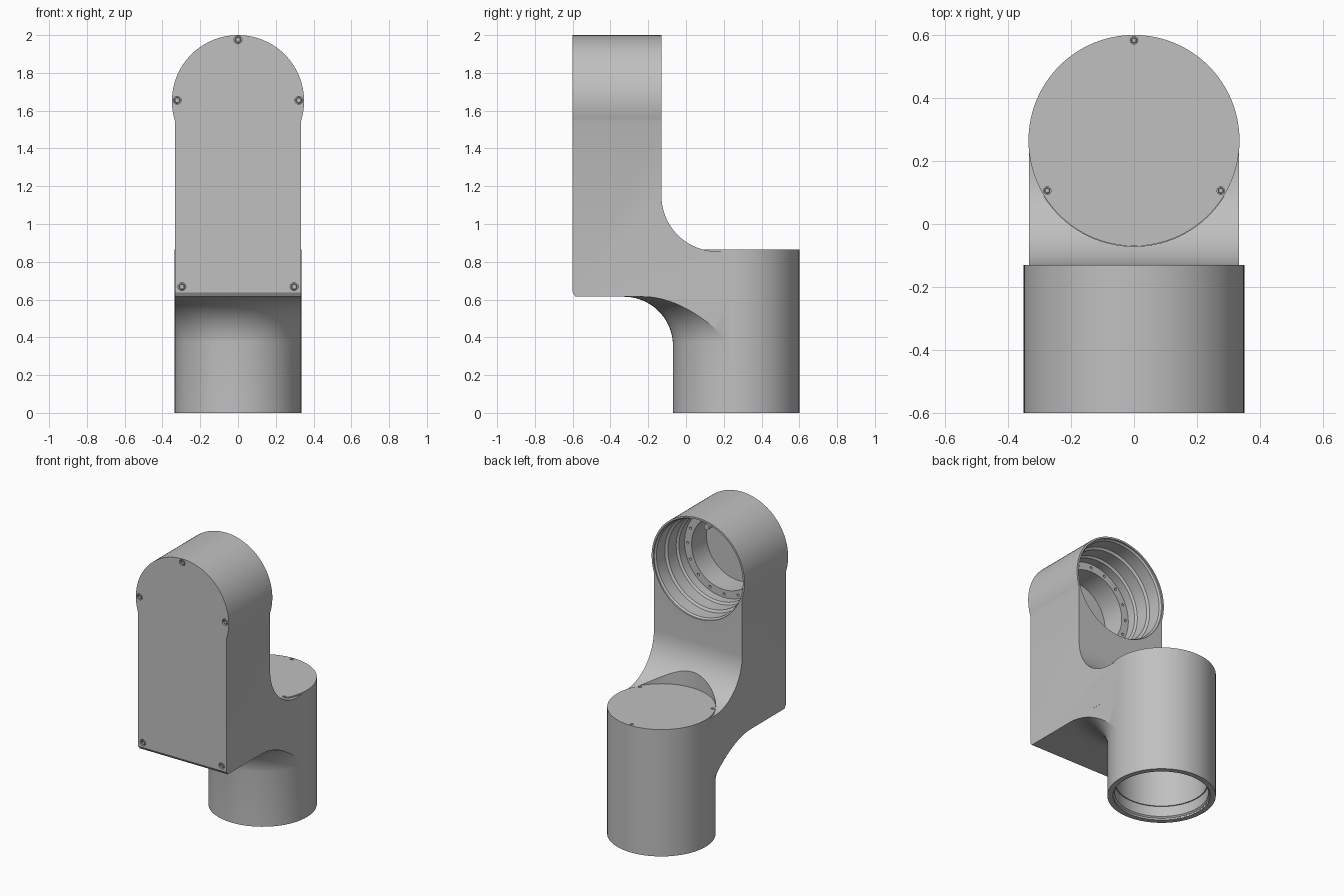
import bpy, bmesh, math
from mathutils import Matrix, Vector

if "Cube" in bpy.data.objects:
    bpy.data.objects.remove(bpy.data.objects["Cube"])

grey = bpy.data.materials.new("cast_grey")
grey.use_nodes = True
colour = (0.53, 0.53, 0.53, 1)
grey.diffuse_color = colour
grey.node_tree.nodes["Principled BSDF"].inputs["Base Color"].default_value = colour

# Axis frames: local z points up, or out of the front
UP = Matrix.Identity(4)
FRONT = Matrix.Rotation(math.pi / 2, 4, 'X')


def finish(name, bm):
    bmesh.ops.recalc_face_normals(bm, faces=bm.faces)
    mesh = bpy.data.meshes.new(name)
    bm.to_mesh(mesh)
    bm.free()
    mesh.materials.append(grey)
    obj = bpy.data.objects.new(name, mesh)
    bpy.context.collection.objects.link(obj)
    return obj


def lathe(name, profile, place=(0, 0, 0), frame=UP, steps=96):
    """Spin (radius, height) points that start and end on the axis."""
    bm = bmesh.new()
    verts = [bm.verts.new((r, 0, h)) for r, h in profile]
    edges = [bm.edges.new(pair) for pair in zip(verts, verts[1:])]
    bmesh.ops.spin(bm, geom=verts + edges, cent=(0, 0, 0), axis=(0, 0, 1),
                   angle=math.tau, steps=steps)
    bmesh.ops.remove_doubles(bm, verts=bm.verts, dist=1e-5)
    bm.transform(Matrix.Translation(place) @ frame)
    return finish(name, bm)


def drum(name, radius, low, high, place=(0, 0, 0), frame=UP, steps=96):
    return lathe(name, [(0, low), (radius, low), (radius, high), (0, high)],
                 place, frame, steps)


def extrude_side(name, outline, half_width):
    """Extrude a (y, z) outline across x."""
    bm = bmesh.new()
    face = bm.faces.new([bm.verts.new((-half_width, y, z)) for y, z in outline])
    moved = bmesh.ops.extrude_face_region(bm, geom=[face])["geom"]
    bmesh.ops.translate(bm, vec=(2 * half_width, 0, 0),
                        verts=[v for v in moved if isinstance(v, bmesh.types.BMVert)])
    return finish(name, bm)


def combine(target, tool, operation):
    mod = target.modifiers.new(operation.lower(), 'BOOLEAN')
    mod.operation, mod.solver, mod.object = operation, 'EXACT', tool
    bpy.context.view_layer.objects.active = target
    bpy.ops.object.modifier_apply(modifier=mod.name)
    bpy.data.objects.remove(tool)


def smooth(obj):
    bpy.ops.object.select_all(action='DESELECT')
    obj.select_set(True)
    bpy.context.view_layer.objects.active = obj
    bpy.ops.object.shade_smooth_by_angle(angle=math.radians(25))


def arc(cx, cy, radius, start, end, count=20):
    angles = [math.radians(start + (end - start) * i / count) for i in range(count + 1)]
    return [(cx + radius * math.cos(a), cy + radius * math.sin(a)) for a in angles]


lower_axis = Vector((0, 0.265, 0))
upper_axis = Vector((0, 0, 1.65))

# Upright arm with the concave sweep at its back
outline = [(-0.6, 0.637), (-0.585, 0.615), (0.265, 0.615), (0.265, 0.855)]
outline += arc(0.165, 1.15, 0.295, 270, 180) + [(-0.13, 1.65), (-0.6, 1.65)]
body = extrude_side("link_body", outline, 0.333)
combine(body, drum("cap_clearance", 0.336, 0.86, 1.4, lower_axis), 'DIFFERENCE')

# Round fillet under the arm, trimmed to the arm width
flare = lathe("flare", [(0, 0.3), (0.33, 0.3)] + arc(0.594, 0.355, 0.26, 180, 90)
              + [(0.594, 0.64), (0, 0.64)], lower_axis)
trim = extrude_side("trim", [(-0.5, 0.2), (0.265, 0.2), (0.265, 0.7), (-0.5, 0.7)], 0.3328)
combine(flare, trim, 'INTERSECT')
combine(body, flare, 'UNION')

# Two joint housings
combine(body, drum("lower_housing", 0.335, 0, 0.865, lower_axis), 'UNION')
combine(body, drum("upper_housing", 0.35, 0.13, 0.6, upper_axis, FRONT), 'UNION')

# Stepped bores, open below and at the back
combine(body, lathe("lower_bore", [(0, -0.05), (0.3, -0.05), (0.3, 0.012), (0.29, 0.02),
                                   (0.29, 0.09), (0.283, 0.09), (0.283, 0.5), (0, 0.5)],
                    lower_axis), 'DIFFERENCE')
combine(body, lathe("upper_bore", [(0, 0.08), (0.338, 0.08), (0.338, 0.14), (0.328, 0.15),
                                   (0.328, 0.24), (0.312, 0.25), (0.312, 0.34), (0.298, 0.35),
                                   (0.298, 0.41), (0.245, 0.41), (0.245, 0.57), (0, 0.57)],
                    upper_axis, FRONT), 'DIFFERENCE')

# Ring of bolt holes on the inner flange
for i in range(16):
    a = math.tau * i / 16
    spot = upper_axis + Vector((0.275 * math.cos(a), 0, 0.275 * math.sin(a)))
    combine(body, drum("bolt_hole", 0.009, 0.39, 0.43, spot, FRONT, 12), 'DIFFERENCE')


# Recessed socket screws
def add_screw(name, spot, frame, size):
    combine(body, drum("screw_hole", size, -1.5 * size, size, spot, frame, 24), 'DIFFERENCE')
    head = [(0, -1.6), (0.8, -1.6), (0.8, -0.3), (0.7, -0.2),
            (0.45, -0.2), (0.45, -0.9), (0, -0.9)]
    smooth(lathe(name, [(r * size, h * size) for r, h in head], spot, frame, 24))


for i, (x, z) in enumerate([(0, 1.975), (-0.322, 1.655), (0.322, 1.655),
                            (-0.297, 0.668), (0.297, 0.668)]):
    add_screw(f"front_screw_{i + 1}", (x, -0.6, z), FRONT, 0.021)
for i in range(3):
    a = math.radians(90 + 120 * i)
    spot = lower_axis + Vector((0.318 * math.cos(a), 0.318 * math.sin(a), 0.865))
    add_screw(f"top_screw_{i + 1}", spot, UP, 0.012)

# Small boss inside the upper housing
drum("inner_boss", 0.02, 0.42, 0.575, (0.14, 0, 1.79), FRONT, 24)

smooth(body)
